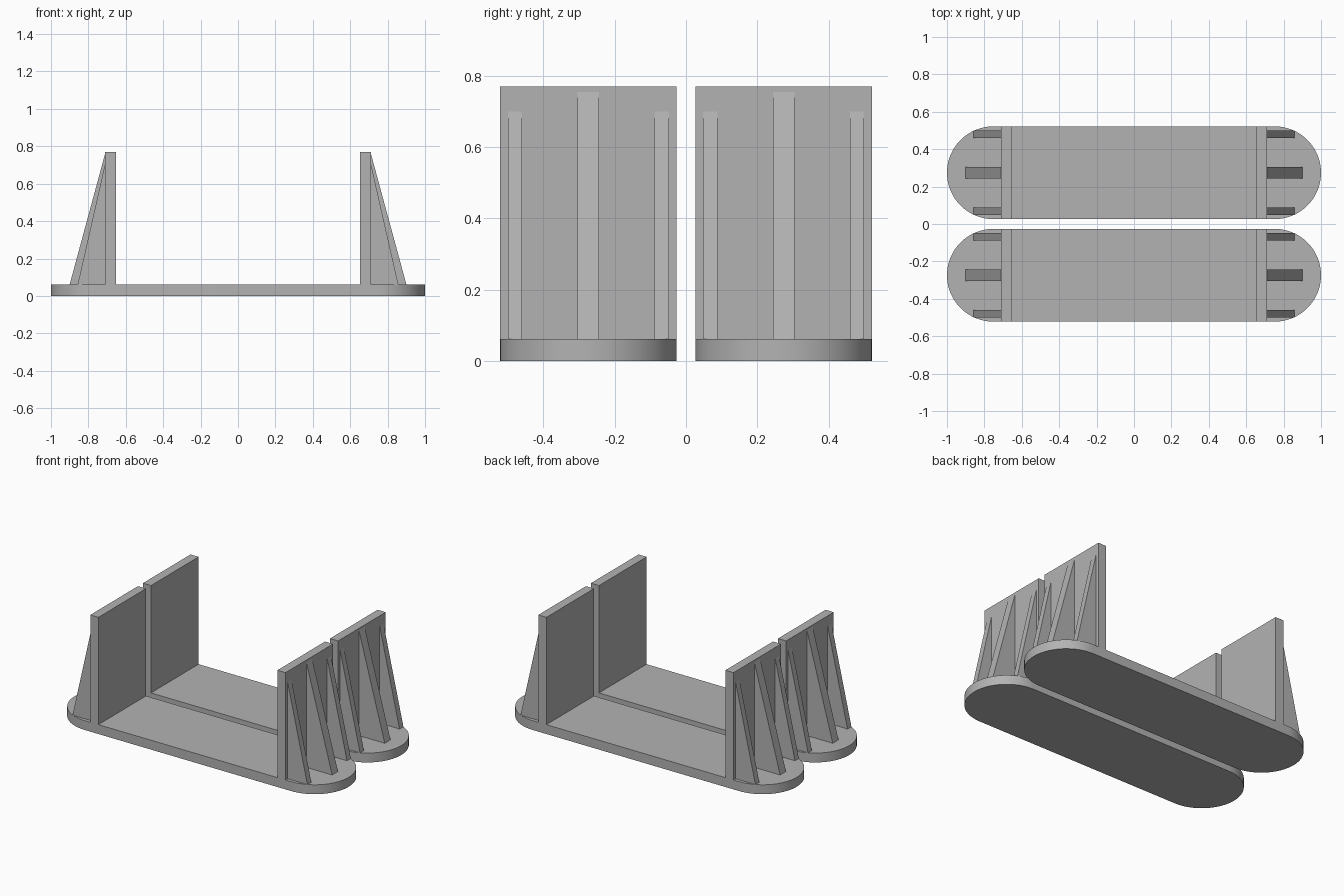
import bpy, bmesh, math

if "Cube" in bpy.data.objects:
    bpy.data.objects.remove(bpy.data.objects["Cube"])

grey = bpy.data.materials.new("plain grey")
grey.diffuse_color = (0.45, 0.45, 0.45, 1)
grey.use_nodes = True
grey.node_tree.nodes["Principled BSDF"].inputs["Base Color"].default_value = grey.diffuse_color

HALF = 0.248        # half width of one bracket
BASE = 0.062        # base thickness
WALL_IN, WALL_OUT, TOP = 0.653, 0.712, 0.77


def extrude(name, points, direction):
    """Solid made by sweeping a planar outline along a direction."""
    bm = bmesh.new()
    face = bm.faces.new([bm.verts.new(p) for p in points])
    new = bmesh.ops.extrude_face_region(bm, geom=[face])["geom"]
    bmesh.ops.translate(bm, vec=direction,
                        verts=[v for v in new if isinstance(v, bmesh.types.BMVert)])
    bmesh.ops.recalc_face_normals(bm, faces=bm.faces)
    mesh = bpy.data.meshes.new(name)
    bm.to_mesh(mesh)
    bm.free()
    mesh.materials.append(grey)
    ob = bpy.data.objects.new(name, mesh)
    bpy.context.collection.objects.link(ob)
    return ob


def smooth(ob):
    bpy.ops.object.select_all(action='DESELECT')
    ob.select_set(True)
    bpy.context.view_layer.objects.active = ob
    bpy.ops.object.shade_smooth_by_angle(angle=math.radians(30))


def slab(name, profile, y, half):
    """Upright plate from an x-z profile, centred on y."""
    return extrude(name, [(x, y - half, z) for x, z in profile], (0, 2 * half, 0))


for label, yc in (("front", -0.274), ("back", 0.274)):
    # base plate with rounded ends
    outline = []
    for side in (1, -1):
        for i in range(33):
            a = -math.pi / 2 + math.pi * i / 32
            outline.append((side * (1 - HALF + HALF * math.cos(a)),
                            yc + side * HALF * math.sin(a), 0))
    smooth(extrude(label + "_base", outline, (0, 0, BASE)))

    for end, s in (("left", -1), ("right", 1)):
        # upright wall
        slab(f"{label}_{end}_wall",
             [(s * WALL_IN, BASE), (s * WALL_OUT, BASE), (s * WALL_OUT, TOP), (s * WALL_IN, TOP)],
             yc, HALF)
        # sloping ribs outside the wall
        for rib, dy, half, foot, top in (("outer_rib", -0.206, 0.02, 0.857, 0.70),
                                         ("middle_rib", 0, 0.03, 0.9, 0.755),
                                         ("inner_rib", 0.206, 0.02, 0.857, 0.70)):
            slab(f"{label}_{end}_{rib}",
                 [(s * WALL_OUT, BASE), (s * foot, BASE), (s * WALL_OUT, top)],
                 yc + dy * (-1 if yc > 0 else 1), half)
